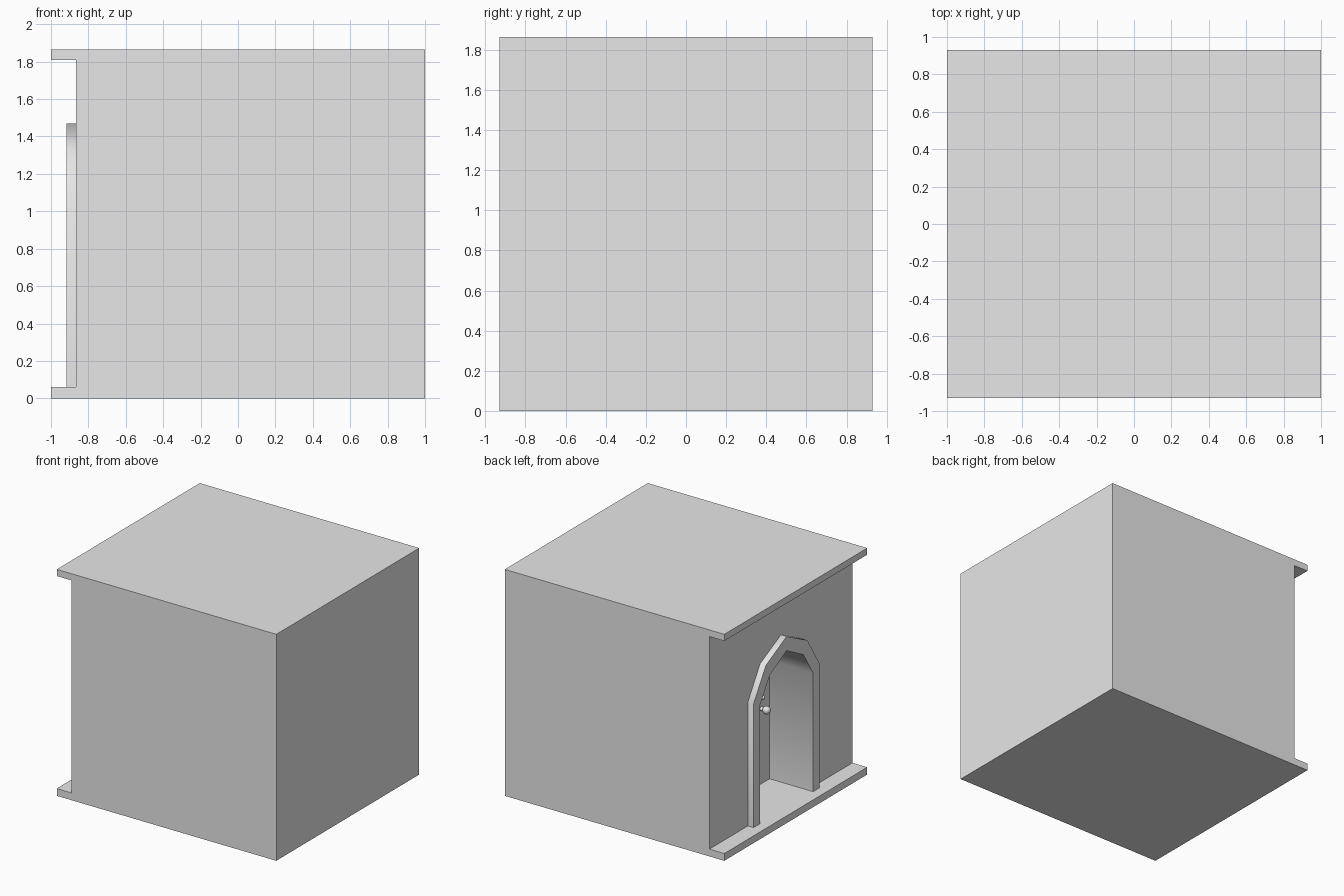
import bpy, bmesh, math

cube = bpy.data.objects.get("Cube")
if cube:
    bpy.data.objects.remove(cube, do_unlink=True)

mat = bpy.data.materials.new("light grey")
mat.use_nodes = True
grey = (0.8, 0.8, 0.8, 1)
mat.diffuse_color = grey
for node in mat.node_tree.nodes:
    if node.type == "BSDF_PRINCIPLED":
        node.inputs["Base Color"].default_value = grey


def prism(name, profile, x0, x1):
    """Extrude a (y, z) outline along x."""
    bm = bmesh.new()
    face = bm.faces.new([bm.verts.new((x0, y, z)) for y, z in profile])
    ext = bmesh.ops.extrude_face_region(bm, geom=[face])
    verts = [v for v in ext["geom"] if isinstance(v, bmesh.types.BMVert)]
    bmesh.ops.translate(bm, verts=verts, vec=(x1 - x0, 0, 0))
    if not any(f == face for f in bm.faces):
        bm.faces.new([v for v in bm.verts][:len(profile)])
    bmesh.ops.recalc_face_normals(bm, faces=bm.faces)
    mesh = bpy.data.meshes.new(name)
    bm.to_mesh(mesh)
    bm.free()
    mesh.materials.append(mat)
    obj = bpy.data.objects.new(name, mesh)
    bpy.context.collection.objects.link(obj)
    return obj


def smooth(obj, degrees):
    bpy.ops.object.select_all(action="DESELECT")
    obj.select_set(True)
    bpy.context.view_layer.objects.active = obj
    bpy.ops.object.shade_smooth_by_angle(angle=math.radians(degrees))


def arch(half, apex):
    """Mirror half an arch outline about its apex."""
    return half + [(0, apex)] + [(-y, z) for y, z in reversed(half)]


def box_outline(z0, z1):
    return [(W, z0), (W, z1), (-W, z1), (-W, z0)]


W, FLOOR, CEILING, TOP = 0.93, 0.06, 1.81, 1.865
WALL, DOOR = -0.865, -0.52

outer = arch([(0.43, FLOOR), (0.43, 1.08), (0.27, 1.335)], 1.47)
inner = arch([(0.345, FLOOR), (0.345, 1.038), (0.217, 1.237)], 1.353)

# Floor and roof slabs project past the entrance wall
prism("floor_slab", box_outline(0, FLOOR), -1, 1)
prism("roof_slab", box_outline(CEILING, TOP), -1, 1)

# Solid body, and the entrance wall with its arched opening
prism("body", box_outline(FLOOR, CEILING), DOOR + 0.05, 1)
prism("entrance_wall", box_outline(FLOOR, CEILING) + outer[::-1], WALL, DOOR + 0.05)

# Arched frame lining the doorway, and the recessed door
frame = prism("door_frame", outer + inner[::-1], -0.917, DOOR + 0.05)
smooth(frame, 60)
prism("door", inner, DOOR, DOOR + 0.05)


# Knob on a short stem, with a small lock above it
def fitting(name, z, radius, reach):
    bpy.ops.mesh.primitive_cylinder_add(
        vertices=12, radius=radius * 0.5, depth=reach,
        location=(DOOR - reach / 2, -0.235, z), rotation=(0, math.pi / 2, 0))
    stem = bpy.context.object
    stem.name = name + "_stem"
    bpy.ops.mesh.primitive_uv_sphere_add(
        segments=12, ring_count=8, radius=radius, location=(DOOR - reach, -0.235, z))
    ball = bpy.context.object
    ball.name = name
    for obj in (stem, ball):
        obj.data.materials.append(mat)
        smooth(obj, 50)


fitting("door_knob", 0.68, 0.032, 0.05)
fitting("door_lock", 0.775, 0.016, 0.015)
